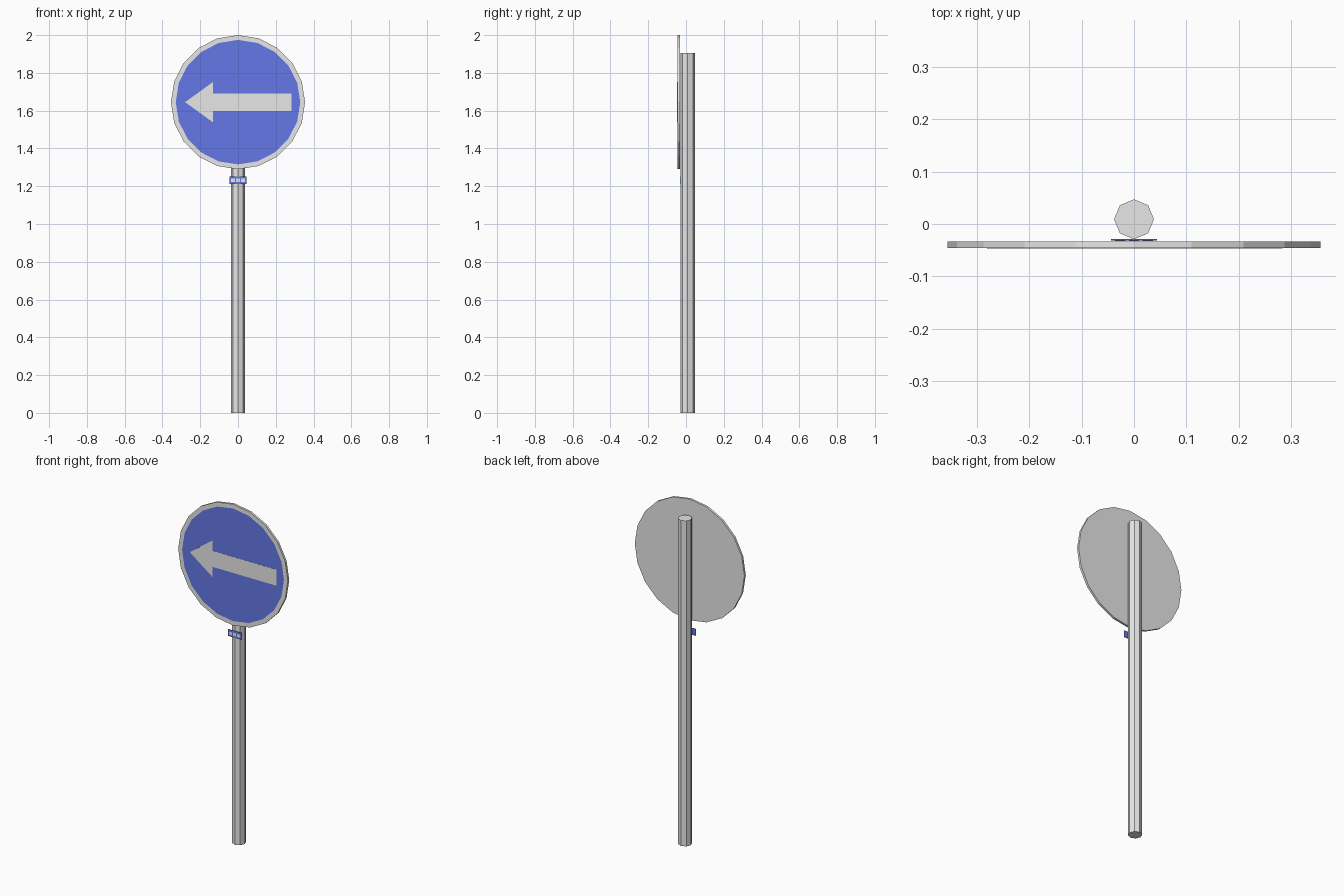
import bpy, bmesh, math

if "Cube" in bpy.data.objects:
    bpy.data.objects.remove(bpy.data.objects["Cube"])

def material(name, rgb):
    m = bpy.data.materials.new(name)
    m.diffuse_color = (*rgb, 1)
    m.use_nodes = True
    m.node_tree.nodes["Principled BSDF"].inputs["Base Color"].default_value = m.diffuse_color
    return m

GREY = material("light grey", (0.8, 0.8, 0.8))
BLUE = material("sign blue", (0.13, 0.19, 0.8))

def prism(name, outline, y_front, depth, mats, inset=None):
    """Extrude an (x, z) outline backwards; optionally inset the front as a second colour."""
    bm = bmesh.new()
    front = bm.faces.new([bm.verts.new((x, y_front, z)) for x, z in outline])
    ext = bmesh.ops.extrude_face_region(bm, geom=[front], use_keep_orig=True)
    back = [v for v in ext["geom"] if isinstance(v, bmesh.types.BMVert)]
    bmesh.ops.translate(bm, verts=back, vec=(0, depth, 0))
    bmesh.ops.recalc_face_normals(bm, faces=bm.faces)
    if inset:
        bmesh.ops.inset_region(bm, faces=[front], thickness=inset, use_even_offset=True)
        front.material_index = 1
    me = bpy.data.meshes.new(name)
    bm.to_mesh(me)
    bm.free()
    for m in mats:
        me.materials.append(m)
    ob = bpy.data.objects.new(name, me)
    bpy.context.collection.objects.link(ob)
    return ob

def rect(x0, x1, z0, z1):
    return [(x0, z0), (x1, z0), (x1, z1), (x0, z1)]

# Eight-sided pole
bpy.ops.mesh.primitive_cylinder_add(vertices=8, radius=0.038, depth=1.905,
                                    location=(0, 0.009, 0.9525))
pole = bpy.context.object
pole.name = "pole"
pole.data.materials.append(GREY)

# Round sign plate with grey rim and blue face
CZ, R, FRONT = 1.645, 0.355, -0.046
ring = [(R * math.sin(i * math.tau / 20), CZ + R * math.cos(i * math.tau / 20))
        for i in range(20)]
prism("sign_plate", ring, FRONT, 0.013, [GREY, BLUE], inset=0.025)

# Arrow pointing left
arrow = [(-0.28, CZ), (-0.132, CZ - 0.107), (-0.132, CZ - 0.047), (0.283, CZ - 0.047),
         (0.283, CZ + 0.047), (-0.132, CZ + 0.047), (-0.132, CZ + 0.107)]
prism("arrow", arrow, FRONT - 0.001, 0.001, [GREY])

# Small blue tag on the pole with pale marks
prism("tag", rect(-0.044, 0.044, 1.212, 1.252), -0.031, 0.002, [BLUE])
for i, x in enumerate((-0.026, 0.0, 0.026)):
    prism(f"tag_mark_{i + 1}", rect(x - 0.01, x + 0.01, 1.222, 1.242), -0.032, 0.001, [GREY])
